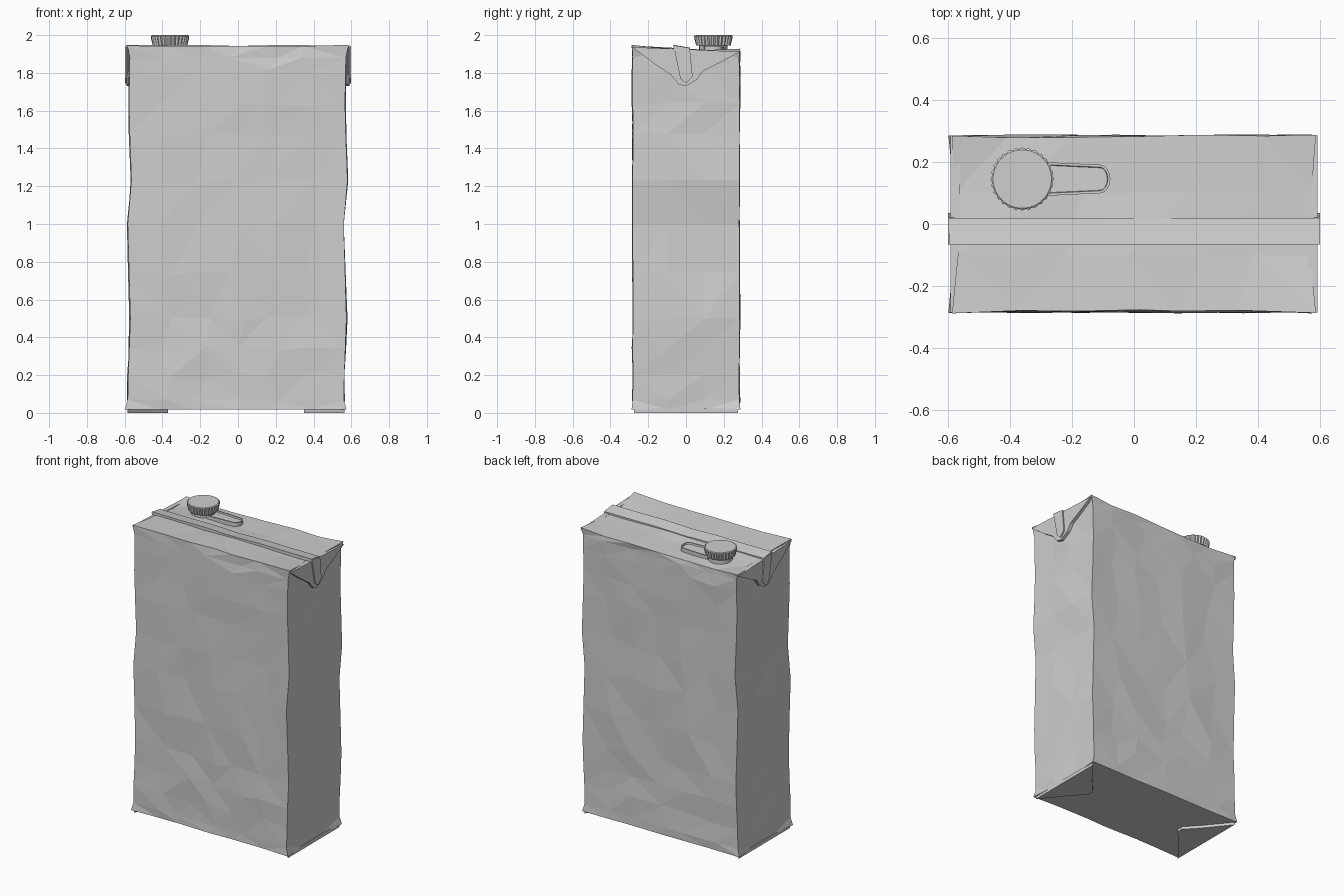
import bpy, bmesh, math, random
from mathutils import Vector

random.seed(4)
if "Cube" in bpy.data.objects:
    bpy.data.objects.remove(bpy.data.objects["Cube"])

grey = bpy.data.materials.new("carton_grey")
grey.use_nodes = True
colour = (0.62, 0.62, 0.62, 1)
grey.diffuse_color = colour
grey.node_tree.nodes["Principled BSDF"].inputs["Base Color"].default_value = colour


def finish(name, bm):
    bmesh.ops.recalc_face_normals(bm, faces=bm.faces[:])
    mesh = bpy.data.meshes.new(name)
    bm.to_mesh(mesh)
    bm.free()
    mesh.materials.append(grey)
    obj = bpy.data.objects.new(name, mesh)
    bpy.context.collection.objects.link(obj)
    return obj


def loft(name, rings):
    """Join rings of equal length and close both ends."""
    bm = bmesh.new()
    loops = [[bm.verts.new(p) for p in ring] for ring in rings]
    n = len(loops[0])
    for a, b in zip(loops, loops[1:]):
        for i in range(n):
            j = (i + 1) % n
            bm.faces.new((a[i], a[j], b[j], b[i]))
    bm.faces.new(loops[0])
    bm.faces.new(loops[-1])
    return finish(name, bm)


def interp(table, t):
    for (a, va), (b, vb) in zip(table, table[1:]):
        if t <= b:
            return va + (vb - va) * (t - a) / (b - a)
    return table[-1][1]


def roof(y):
    return 1.925 - 0.045 * y


# Crumpled box: a cut-up block whose sides sway with height
HX, HY = 0.572, 0.282
sway = [(0, -0.012), (0.12, -0.012), (0.5, 0.002), (1.0, -0.012),
        (1.22, 0.008), (1.6, -0.006), (1.93, 0)]
bm = bmesh.new()
bmesh.ops.create_cube(bm, size=1)
for v in bm.verts:
    v.co = (v.co.x * 2 * HX, v.co.y * 2 * HY, 0.018 + (v.co.z + 0.5) * 1.907)
cuts = [("z", z) for z in (0.07, 0.2, 0.34, 0.5, 0.74, 1.0, 1.23, 1.48, 1.64, 1.8, 1.88)]
cuts += [("x", x * 0.19) for x in range(-2, 3)] + [("y", -0.1), ("y", 0.1)]
for axis, value in cuts:
    normal = Vector([float(axis == k) for k in "xyz"])
    bmesh.ops.bisect_plane(bm, geom=bm.verts[:] + bm.edges[:] + bm.faces[:],
                           plane_co=normal * value, plane_no=normal)
for v in bm.verts:
    x, y, z = v.co
    on_x, on_y = abs(x) > HX - 0.001, abs(y) > HY - 0.001
    top, bottom = z > 1.92, z < 0.02
    jitter = random.uniform(-0.006, 0.006)
    if on_x and on_y:
        v.co.y += jitter * 0.4
        if top or bottom:
            v.co.x += math.copysign(0.014, x)
            v.co.y += math.copysign(0.004, y)
    elif on_x:
        v.co.x += jitter
    elif on_y:
        v.co.y += jitter
        v.co.z += random.uniform(-0.02, 0.02) * (0.1 < z < 1.85)
    v.co.x += interp(sway, z) + (0 if on_x else random.uniform(-0.05, 0.05))
    if top:
        v.co.z = roof(y) + jitter + (0.012 if on_x and on_y else 0)
bmesh.ops.triangulate(bm, faces=[f for f in bm.faces])
finish("carton_body", bm)

# Seam folded flat across the roof
rings = []
for i in range(7):
    x = -0.594 + 1.188 * i / 6
    lift = random.uniform(-0.003, 0.003)
    rings.append([(x, 0.02, 1.915), (x, 0.02, 1.931 + lift),
                  (x, -0.066, 1.945 + lift), (x, -0.066, 1.915)])
loft("top_seam", rings)

# Triangular ears folded down the sides, and triangles folded under the base
ear = [(-0.285, 1.936), (-0.17, 1.85), (-0.08, 1.79), (-0.04, 1.74), (0, 1.73),
       (0.06, 1.765), (0.09, 1.81), (0.19, 1.86), (0.285, 1.912), (0, 1.925)]
ear_seam = [(-0.066, 1.942), (0.02, 1.93), (0.035, 1.78), (0, 1.745), (-0.03, 1.77)]
foot = [(0.575, -0.275), (0.575, 0.275), (0.45, 0.12), (0.36, 0.02), (0.36, -0.02), (0.45, -0.12)]
for side, s in (("left", 1), ("right", -1)):
    loft(side + "_ear", [[(s * x, y, z) for y, z in ear] for x in (0.56, 0.591)])
    loft(side + "_ear_seam", [[(s * x, y, z) for y, z in ear_seam] for x in (0.58, 0.599)])
    loft(side + "_base_flap", [[(s * x - 0.01, y, z) for x, y in foot] for z in (0, 0.024)])


# Pouring spout and ribbed cap
CX, CY = -0.36, 0.145


def circle(radius, z, n=56, rib=0.0):
    return [(CX + (radius - rib * (i % 2)) * math.cos(math.tau * i / n),
             CY + (radius - rib * (i % 2)) * math.sin(math.tau * i / n), z)
            for i in range(n)]


loft("spout", [circle(0.075, 1.9), circle(0.075, 1.955)])
loft("ribbed_cap", [circle(0.092, 1.946, rib=0.007), circle(0.101, 1.985, rib=0.007),
                    circle(0.102, 1.996, rib=0.005), circle(0.094, 2.0)])

# Pull tab beside the cap: a rounded strip with a raised rim


def tab_ring(inset, z):
    points = [(-0.3, CY - 0.055 + inset), (-0.3, CY + 0.055 - inset)]
    for i in range(9):
        a = math.pi / 2 - math.pi * i / 8
        points.append((-0.11 + (0.034 - inset) * math.cos(a),
                       CY + (0.046 - inset) * math.sin(a)))
    return [(x, y, z + roof(y) - 1.92) for x, y in points]


loft("pull_tab", [tab_ring(0, 1.912), tab_ring(0, 1.942),
                  tab_ring(0.008, 1.942), tab_ring(0.01, 1.932)])
